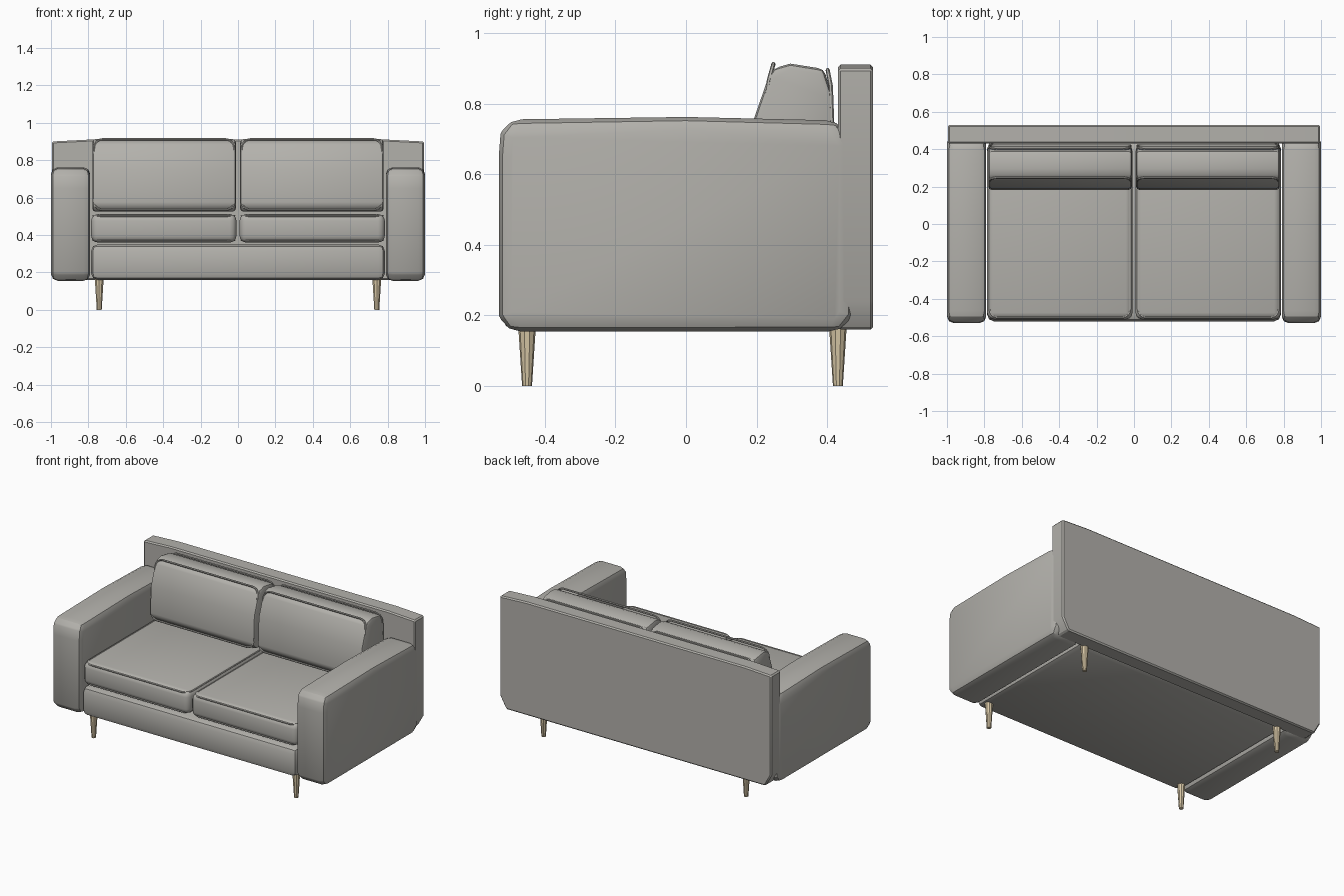
import bpy, bmesh, math
from mathutils import Vector

if "Cube" in bpy.data.objects:
    bpy.data.objects.remove(bpy.data.objects["Cube"])


def material(name, rgb):
    m = bpy.data.materials.new(name)
    m.diffuse_color = (*rgb, 1)
    m.use_nodes = True
    m.node_tree.nodes["Principled BSDF"].inputs["Base Color"].default_value = m.diffuse_color
    return m


FABRIC = material("warm grey fabric", (0.45, 0.44, 0.41))
WOOD = material("pale wood", (0.68, 0.57, 0.38))


def finish(obj, mat, bevel=0, segments=2):
    """Give an object its colour, softened edges and smooth shading."""
    obj.data.materials.append(mat)
    if bevel:
        mod = obj.modifiers.new("soft edges", 'BEVEL')
        mod.width, mod.segments = bevel, segments
        mod.limit_method = 'ANGLE'
        mod.angle_limit = math.radians(35)
    bpy.ops.object.select_all(action='DESELECT')
    obj.select_set(True)
    bpy.context.view_layer.objects.active = obj
    if bevel:
        bpy.ops.object.modifier_apply(modifier="soft edges")
    bpy.ops.object.shade_smooth_by_angle(angle=math.radians(30))
    return obj


def prism(name, profile, lo, hi, axis, bevel, segments=2):
    """Extrude a profile along x (points are y,z) or along y (points are x,z)."""
    def at(p, d):
        return (d, p[0], p[1]) if axis == 'x' else (p[0], d, p[1])
    bm = bmesh.new()
    a = [bm.verts.new(at(p, lo)) for p in profile]
    b = [bm.verts.new(at(p, hi)) for p in profile]
    bm.faces.new(a)
    bm.faces.new(b)
    n = len(profile)
    for i in range(n):
        bm.faces.new((a[i], a[(i + 1) % n], b[(i + 1) % n], b[i]))
    bmesh.ops.recalc_face_normals(bm, faces=bm.faces[:])
    me = bpy.data.meshes.new(name)
    bm.to_mesh(me)
    bm.free()
    obj = bpy.data.objects.new(name, me)
    bpy.context.collection.objects.link(obj)
    return finish(obj, FABRIC, bevel, segments)


def rect(u0, u1, v0, v1):
    return [(u0, v0), (u1, v0), (u1, v1), (u0, v1)]


def rounded_rect(u0, u1, v0, v1, r, steps=4):
    pts = []
    for k, (cu, cv) in enumerate(rect(u0 + r, u1 - r, v0 + r, v1 - r)):
        for i in range(steps + 1):
            t = math.pi * (1 + k / 2 + i / steps / 2)
            pts.append((cu + r * math.cos(t), cv + r * math.sin(t)))
    return pts


def piping(name, points, radius=0.006):
    """Closed seam cord along the points."""
    cu = bpy.data.curves.new(name, 'CURVE')
    cu.dimensions = '3D'
    cu.bevel_depth, cu.bevel_resolution = radius, 1
    sp = cu.splines.new('POLY')
    sp.points.add(len(points) - 1)
    for q, p in zip(sp.points, points):
        q.co = (*p, 1)
    sp.use_cyclic_u = True
    obj = bpy.data.objects.new(name, cu)
    bpy.context.collection.objects.link(obj)
    bpy.ops.object.select_all(action='DESELECT')
    obj.select_set(True)
    bpy.context.view_layer.objects.active = obj
    bpy.ops.object.convert(target='MESH')
    finish(bpy.context.object, FABRIC)


def front_y(z):
    """Depth of the leaning front seam of a back cushion."""
    if z < 0.76:
        return 0.188 + 0.017 * (z - 0.53) / 0.23
    return 0.205 + 0.042 * (z - 0.76) / 0.15


# Base frame
prism("base", rect(-0.52, 0.44, 0.16, 0.35), -0.785, 0.785, 'x', 0.035)

# Back panel with clipped lower corners
prism("back_panel", [(-0.95, 0.16), (0.95, 0.16), (0.995, 0.24), (0.995, 0.90),
                     (0.8, 0.91), (-0.8, 0.91), (-0.995, 0.90), (-0.995, 0.24)],
      0.43, 0.53, 'y', 0.008, 1)

for side, word in ((-1, "left"), (1, "right")):
    # Arm
    arm = [(-0.505, 0.155), (0.44, 0.155), (0.47, 0.20), (0.47, 0.69),
           (0.43, 0.752), (0.0, 0.762), (-0.50, 0.755), (-0.525, 0.715),
           (-0.53, 0.65), (-0.53, 0.20)]
    x0, x1 = sorted((side * 0.79, side * 1.0))
    prism(word + "_arm", arm, x0, x1, 'x', 0.036)

    # Seat cushion with top and bottom seams
    x0, x1 = sorted((side * 0.008, side * 0.785))
    prism(word + "_seat_cushion", rect(-0.51, 0.425, 0.36, 0.512),
          x0, x1, 'x', 0.036, 3)
    for z, place in ((0.502, "top"), (0.372, "bottom")):
        loop = rounded_rect(x0 + 0.012, x1 - 0.012, -0.50, 0.42, 0.045)
        piping(f"{word}_seat_{place}_piping", [(x, y, z) for x, y in loop])

    # Back cushion with front and rear seams
    x0, x1 = sorted((side * 0.012, side * 0.778))
    prism(word + "_back_cushion",
          [(0.21, 0.525), (0.182, 0.56), (0.19, 0.75), (0.235, 0.88),
           (0.25, 0.90), (0.295, 0.913), (0.39, 0.898), (0.415, 0.82),
           (0.42, 0.55), (0.40, 0.525)], x0, x1, 'x', 0.024, 2)
    loop = rounded_rect(x0 + 0.008, x1 - 0.008, 0.535, 0.912, 0.045)
    piping(word + "_back_front_piping", [(x, front_y(z), z) for x, z in loop])
    loop = rounded_rect(x0 + 0.008, x1 - 0.008, 0.535, 0.895, 0.045)
    piping(word + "_back_rear_piping",
           [(x, 0.42 - 0.02 * max(0, z - 0.8) / 0.1, z) for x, z in loop])

    # Tapered legs
    for y, end in ((-0.45, "front"), (0.43, "rear")):
        bpy.ops.mesh.primitive_cone_add(vertices=10, radius1=0.014, radius2=0.025,
                                        depth=0.17, location=(side * 0.742, y, 0.085))
        leg = bpy.context.object
        leg.name = f"{word}_{end}_leg"
        finish(leg, WOOD)
